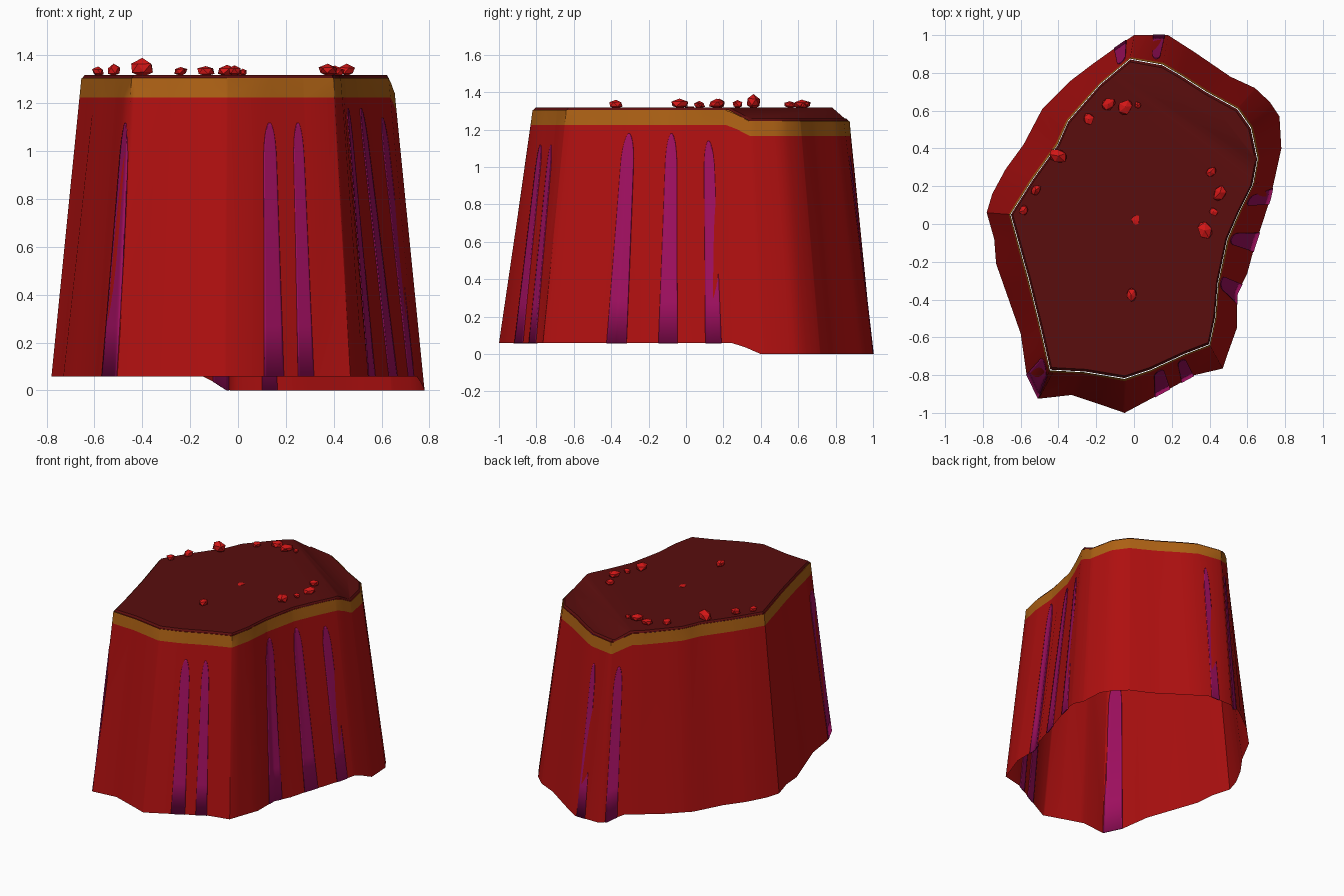
import bpy, bmesh, math, random
from mathutils import Vector

if "Cube" in bpy.data.objects:
    bpy.data.objects.remove(bpy.data.objects["Cube"], do_unlink=True)


def make_material(name, rgb):
    mat = bpy.data.materials.new(name)
    mat.use_nodes = True
    mat.diffuse_color = (*rgb, 1)
    mat.node_tree.nodes["Principled BSDF"].inputs["Base Color"].default_value = (*rgb, 1)
    return mat


RED = make_material("cliff red", (.43, .005, .005))
GOLD = make_material("rim gold", (.42, .12, .007))
PURPLE = make_material("streak purple", (.36, .005, .12))
MAROON = make_material("ground maroon", (.1, .004, .004))
BRIGHT = make_material("pebble red", (.65, .008, .008))

# Ground-level and upper outlines of the cliff, clockwise from the back
FOOT = [(0, 1), (.18, 1), (.32, .91), (.51, .78), (.64, .72), (.72, .645), (.77, .57),
        (.78, .4), (.745, .24), (.72, .13), (.675, -.01), (.635, -.13), (.6, -.26),
        (.545, -.37), (.545, -.55), (.495, -.69), (.47, -.765), (.32, -.8), (.165, -.885),
        (-.05, -1), (-.18, -.955), (-.33, -.905), (-.505, -.925), (-.57, -.79),
        (-.6, -.58), (-.665, -.395), (-.73, -.21), (-.74, -.08), (-.78, .06), (-.75, .16),
        (-.68, .29), (-.585, .42), (-.485, .61), (-.34, .755), (-.215, .85), (-.11, .925)]
BROW = [(-.02, .875), (.15, .845), (.245, .79), (.385, .7), (.55, .61), (.62, .51),
        (.655, .345), (.63, .21), (.56, .07), (.495, -.08), (.445, -.315), (.43, -.5),
        (.4, -.64), (.27, -.69), (.085, -.775), (-.05, -.82), (-.26, -.785),
        (-.445, -.775), (-.495, -.555), (-.56, -.29), (-.655, .05), (-.535, .24),
        (-.405, .42), (-.35, .545), (-.18, .74)]
BASE, TOP, BAND = .058, 1.305, 1.225
FOLD = Vector((.6, .8))          # direction in which the corner drops
FOLD_START, FOLD_END = .56, .66


def angle_of(p):
    return math.atan2(p[1], p[0]) % math.tau


def on_outline(outline, a):
    """Point where the ray at angle a meets the outline."""
    ray = Vector((math.cos(a), math.sin(a)))
    best = 0
    for p, q in zip(outline, outline[1:] + outline[:1]):
        p, e = Vector(p), Vector(q) - Vector(p)
        den = ray.cross(e)
        if abs(den) > 1e-9:
            dist, u = p.cross(e) / den, p.cross(ray) / den
            if -1e-6 <= u <= 1 + 1e-6:
                best = max(best, dist)
    return ray * best


def drop(p):
    t = (FOLD.dot(Vector(p[:2])) - FOLD_START) / (FOLD_END - FOLD_START)
    return BASE * min(1, max(0, t))


def wall_point(a, z):
    brow = on_outline(BROW, a)
    p = on_outline(FOOT, a).lerp(brow, (z - BASE) / (TOP - BASE))
    return Vector((p.x, p.y, z - drop(brow)))


def finish(name, bm, mats, smooth=True):
    bmesh.ops.recalc_face_normals(bm, faces=bm.faces)
    mesh = bpy.data.meshes.new(name)
    bm.to_mesh(mesh)
    bm.free()
    obj = bpy.data.objects.new(name, mesh)
    bpy.context.collection.objects.link(obj)
    for mat in mats:
        mesh.materials.append(mat)
    if smooth:
        bpy.ops.object.select_all(action='DESELECT')
        obj.select_set(True)
        bpy.context.view_layer.objects.active = obj
        bpy.ops.object.shade_smooth_by_angle(angle=math.radians(35))
    return obj


def skin(bm, rows, closed, mats=(0,)):
    """Quads between successive rows of points; one material per strip."""
    grid = [[bm.verts.new(p) for p in row] for row in rows]
    for i, (lo, hi) in enumerate(zip(grid, grid[1:])):
        n = len(lo)
        for j in range(n if closed else n - 1):
            k = (j + 1) % n
            face = bm.faces.new((lo[j], lo[k], hi[k], hi[j]))
            face.material_index = mats[min(i, len(mats) - 1)]
    return grid


# Column angles: every corner of both outlines plus the fold ends
fold_points = [(-.13, .8), (-.03, .87), (.6, .25), (.63, .36)]
angles = []
for a in sorted(map(angle_of, FOOT + BROW + fold_points)):
    if not angles or a - angles[-1] > .006:
        angles.append(a)

# Cliff wall, open underneath, with the gold band on top
bm = bmesh.new()
skin(bm, [[wall_point(a, z) for a in angles] for z in (BASE, BAND, TOP)], True, (0, 1))
finish("cliff_wall", bm, [RED, GOLD])

# Ground on top, creased where the corner sinks
bm = bmesh.new()
edge = [on_outline(BROW, a) for a in angles]
rings = skin(bm, [[(p.x * s, p.y * s, z) for p in edge]
                  for s, z in ((.995, TOP), (.98, TOP + .013))], True)
bm.faces.new(rings[1])
for s in (FOLD_START, FOLD_END):
    bmesh.ops.bisect_plane(bm, geom=bm.verts[:] + bm.edges[:] + bm.faces[:],
                           plane_co=(FOLD * s).to_3d(), plane_no=FOLD.to_3d())
for v in bm.verts:
    v.co.z -= drop(v.co)
bmesh.ops.triangulate(bm, faces=bm.faces)
finish("ground", bm, [MAROON])


# Purple streaks: foot position of the two edges, height of the rounded tip
STREAKS = {
    "front_streak_wide": ((.11, -.92), (.19, -.87), 1.12),
    "front_streak_narrow": ((.25, -.835), (.315, -.8), 1.12),
    "corner_streak": ((-.57, -.8), (-.505, -.92), 1.12),
    "left_streak_front": ((.545, -.425), (.575, -.32), 1.18),
    "left_streak_middle": ((.63, -.147), (.665, -.045), 1.18),
    "left_streak_back": ((.715, .105), (.735, .19), 1.14),
    "back_streak_right": ((-.04, .975), (-.105, .93), 1.12),
    "back_streak_left": ((.165, 1), (.1, 1), 1.12),
}
COLS = 10
for name, (p, q, tip) in STREAKS.items():
    a, b = angle_of(p), angle_of(q)
    mid, half = (a + b) / 2, (b - a) / 2
    rows = []
    for t in (0, .2, .4, .6, .8, .88, .93, .96, .985, .998):
        w = half * (1 - .3 * t) * math.sqrt(1 - max(0, (t - .85) / .15) ** 2)
        z = BASE + (tip - BASE) * t
        rows.append([wall_point(mid + w * (2 * j / COLS - 1), z) for j in range(COLS + 1)])
    bm = bmesh.new()
    skin(bm, rows, False)
    streak = finish(name, bm, [PURPLE])
    plate = streak.modifiers.new("plate", 'SOLIDIFY')
    plate.thickness, plate.offset = .008, 0

# Loose pebbles: x, y, width, height above the ground
PEBBLES = [(-.24, .555, .065, .04), (-.135, .635, .07, .045), (-.045, .62, .085, .045),
           (.02, .63, .04, .03), (-.4, .36, .095, .075), (-.52, .18, .06, .05),
           (-.585, .07, .055, .04), (.405, .275, .06, .045), (.455, .165, .085, .05),
           (.42, .065, .05, .035), (.375, -.035, .09, .05), (-.015, -.375, .065, .045),
           (.01, .02, .05, .008)]
random.seed(4)
bm = bmesh.new()
for x, y, width, height in PEBBLES:
    rock = bmesh.ops.create_icosphere(bm, subdivisions=1, radius=1)["verts"]
    turn = random.uniform(0, math.tau)
    for v in rock:
        r = random.uniform(.8, 1.15)
        c, s = math.cos(turn), math.sin(turn)
        px, py = v.co.x * r * width * .56, v.co.y * r * width * .46
        v.co = (x + px * c - py * s, y + px * s + py * c,
                TOP + .012 + height * (.4 + .55 * v.co.z * min(r, 1.05)))
finish("pebbles", bm, [BRIGHT], smooth=False)
